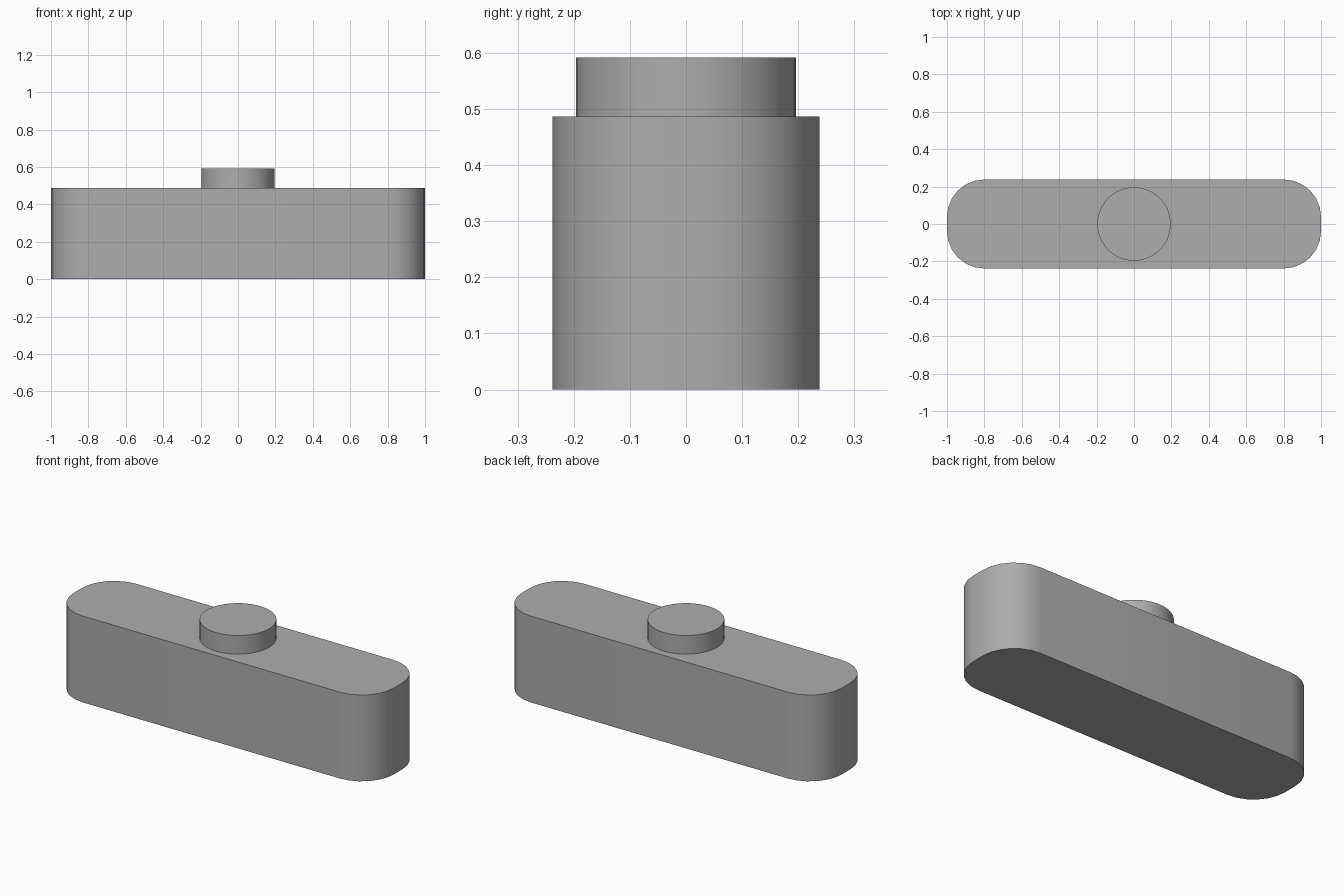
import bpy, bmesh, math

cube = bpy.data.objects.get("Cube")
if cube:
    bpy.data.objects.remove(cube, do_unlink=True)

grey = bpy.data.materials.new("plain grey")
grey.use_nodes = True
colour = (0.42, 0.42, 0.42, 1)
grey.diffuse_color = colour
grey.node_tree.nodes["Principled BSDF"].inputs["Base Color"].default_value = colour


def extrude_outline(name, outline, bottom, top):
    """Closed prism from a flat outline, smooth around its sides."""
    bm = bmesh.new()
    base = bm.faces.new([bm.verts.new((x, y, bottom)) for x, y in outline])
    grown = bmesh.ops.extrude_face_region(bm, geom=[base], use_keep_orig=True)
    raised = [g for g in grown["geom"] if isinstance(g, bmesh.types.BMVert)]
    bmesh.ops.translate(bm, verts=raised, vec=(0, 0, top - bottom))
    bmesh.ops.recalc_face_normals(bm, faces=bm.faces)
    mesh = bpy.data.meshes.new(name)
    bm.to_mesh(mesh)
    bm.free()
    mesh.materials.append(grey)
    obj = bpy.data.objects.new(name, mesh)
    bpy.context.collection.objects.link(obj)
    bpy.ops.object.select_all(action='DESELECT')
    obj.select_set(True)
    bpy.context.view_layer.objects.active = obj
    bpy.ops.object.shade_smooth_by_angle(angle=math.radians(40))
    return obj


def rounded_rectangle(half_x, half_y, radius, steps):
    points = []
    for quarter, (sx, sy) in enumerate([(1, 1), (-1, 1), (-1, -1), (1, -1)]):
        for i in range(steps + 1):
            a = math.pi / 2 * (quarter + i / steps)
            points.append((sx * (half_x - radius) + radius * math.cos(a),
                           sy * (half_y - radius) + radius * math.sin(a)))
    return points


def circle(radius, sides):
    return [(radius * math.cos(math.tau * i / sides),
             radius * math.sin(math.tau * i / sides)) for i in range(sides)]


# Long block with rounded corners
extrude_outline("body", rounded_rectangle(1, 0.238, 0.2, 6), 0, 0.487)

# Round button on top
extrude_outline("button", circle(0.196, 48), 0.487, 0.592)
